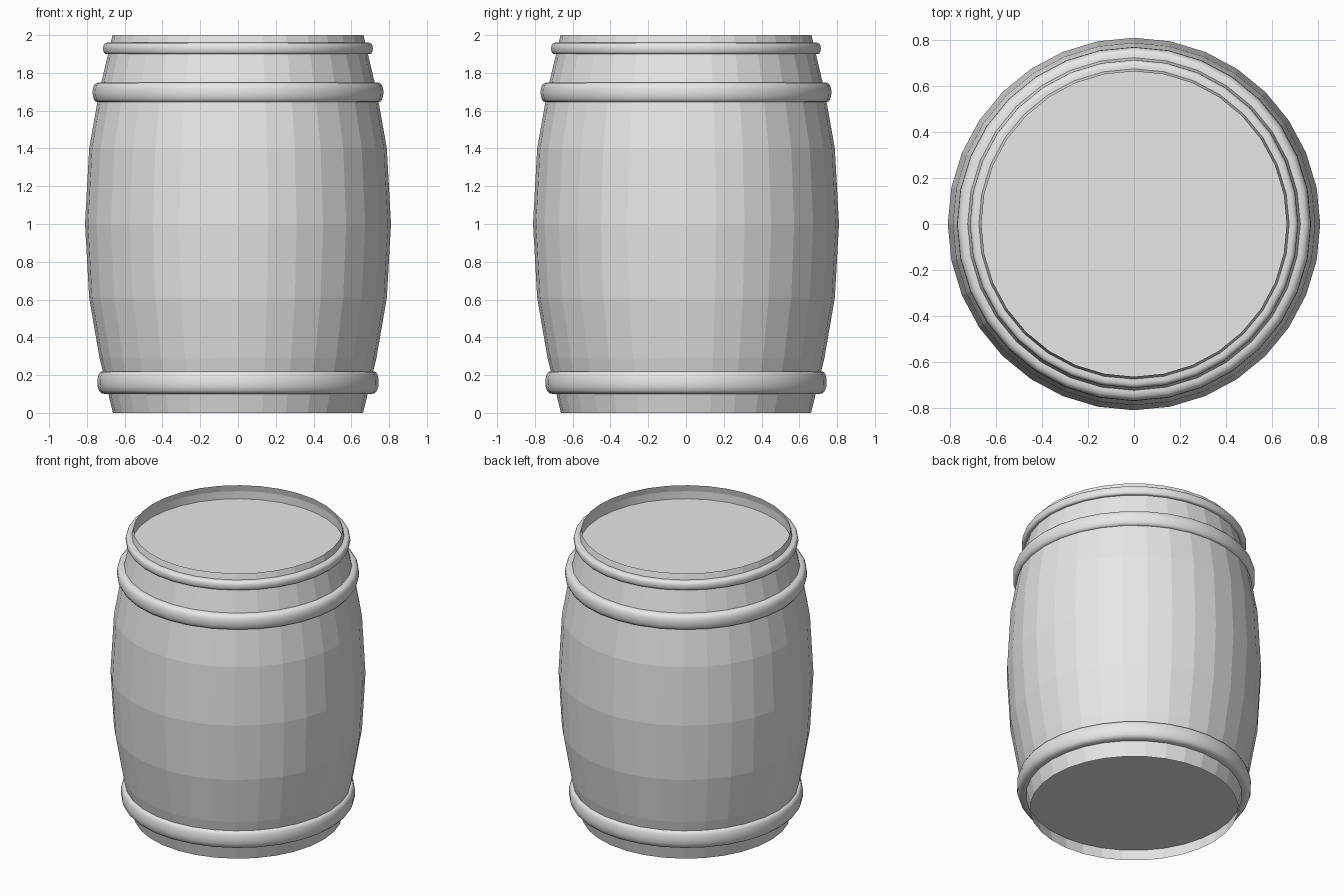
import bpy, bmesh, math

if "Cube" in bpy.data.objects:
    bpy.data.objects.remove(bpy.data.objects["Cube"])

SIDES = 32

grey = bpy.data.materials.new("plain grey")
grey.diffuse_color = (0.8, 0.8, 0.8, 1)
grey.use_nodes = True
grey.node_tree.nodes["Principled BSDF"].inputs["Base Color"].default_value = grey.diffuse_color


def make_object(name, bm, smooth=False):
    mesh = bpy.data.meshes.new(name)
    for f in bm.faces:
        f.smooth = smooth
    bm.to_mesh(mesh)
    bm.free()
    mesh.materials.append(grey)
    ob = bpy.data.objects.new(name, mesh)
    bpy.context.collection.objects.link(ob)
    return ob


def lathe(name, profile, closed=False, smooth=False):
    """Spin (radius, height) points round the z axis."""
    bm = bmesh.new()
    rings = []
    for r, z in profile:
        rings.append([bm.verts.new((r * math.cos(2 * math.pi * i / SIDES),
                                    r * math.sin(2 * math.pi * i / SIDES), z))
                      for i in range(SIDES)])
    pairs = list(zip(rings, rings[1:]))
    if closed:
        pairs.append((rings[-1], rings[0]))
    for a, b in pairs:
        for i in range(SIDES):
            j = (i + 1) % SIDES
            bm.faces.new((a[i], a[j], b[j], b[i]))
    return make_object(name, bm, smooth)


def disc(name, radius, z, up):
    bm = bmesh.new()
    bmesh.ops.create_circle(bm, cap_ends=True, segments=SIDES, radius=radius)
    for v in bm.verts:
        v.co.z = z
    bm.normal_update()
    for f in bm.faces:
        if (f.normal.z > 0) != up:
            f.normal_flip()
    return make_object(name, bm)


def hoop(name, inner, outer, low, high, base_low, base_high):
    """Rounded band: a half-ellipse bulging from the barrel wall."""
    mid, half = (low + high) / 2, (high - low) / 2
    pts = [(inner, low)]
    for k in range(9):
        a = -math.pi / 2 + math.pi * k / 8
        base = base_low + (base_high - base_low) * k / 8
        pts.append((base + (outer - base) * math.cos(a) ** 0.8 if 0 < k < 8 else base,
                    mid + half * math.sin(a)))
    pts.append((inner, high))
    return lathe(name, pts, closed=True, smooth=True)


# Bulging, faceted barrel wall
lathe("barrel_wall", [(0.662, 0), (0.733, 0.29), (0.788, 0.61), (0.81, 1.0),
                      (0.788, 1.4), (0.733, 1.71), (0.664, 2.0)])

# Recessed lid and base
disc("lid", 0.687, 1.90, True)
disc("base", 0.682, 0.085, False)

# Hoops
hoop("bottom_hoop", 0.67, 0.745, 0.10, 0.22, 0.705, 0.722)
hoop("upper_hoop", 0.70, 0.77, 1.645, 1.75, 0.744, 0.735)
hoop("top_hoop", 0.675, 0.714, 1.90, 1.96, 0.70, 0.69)

for ob in list(bpy.context.collection.objects):
    if "hoop" in ob.name:
        bpy.ops.object.select_all(action='DESELECT')
        bpy.context.view_layer.objects.active = ob
        ob.select_set(True)
        bpy.ops.object.shade_smooth_by_angle(angle=math.radians(50))
